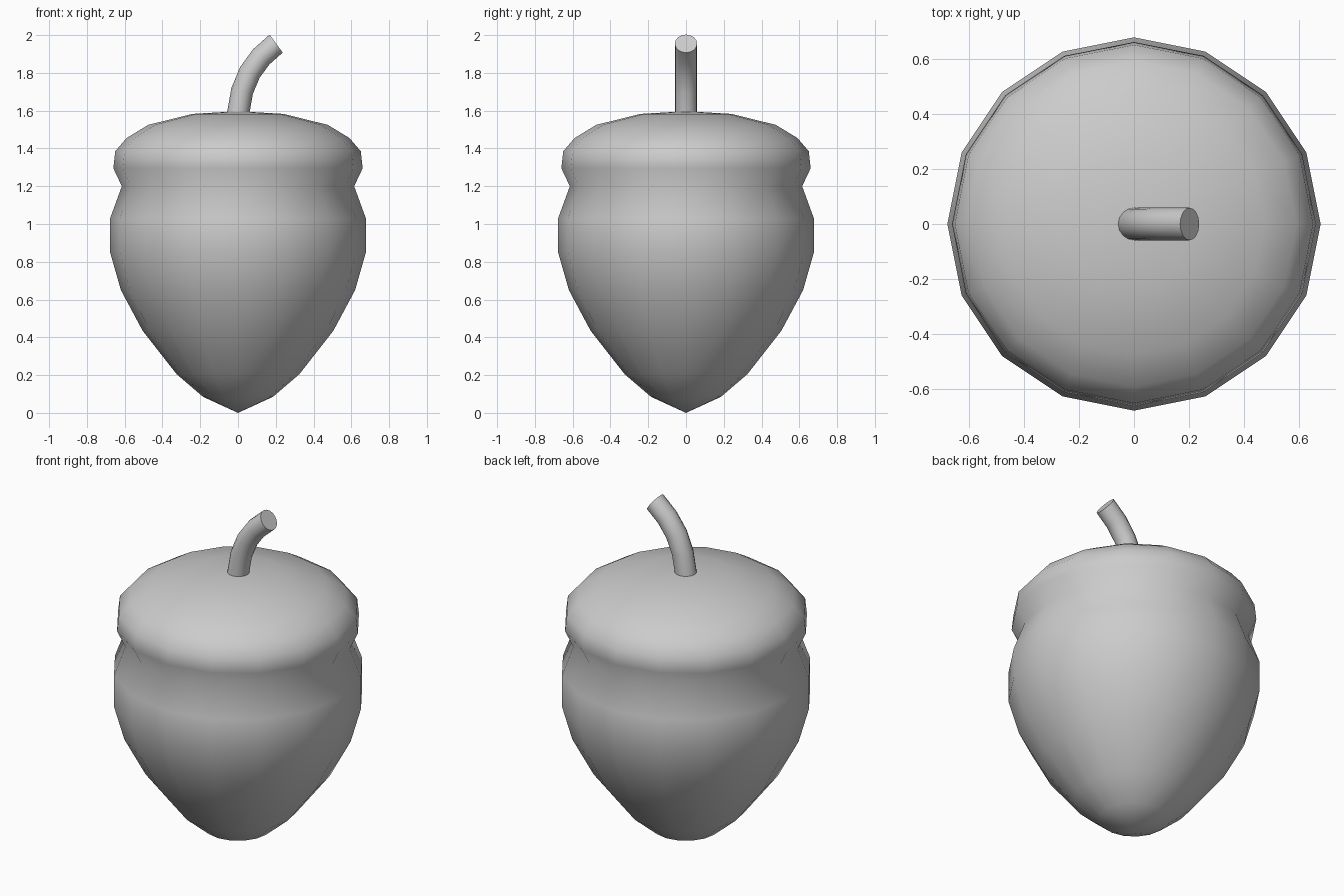
import bpy, bmesh, math
from mathutils import Vector, Matrix

if "Cube" in bpy.data.objects:
    bpy.data.objects.remove(bpy.data.objects["Cube"])


def skin(name, rings, smooth_angle, cap_ends=False):
    """Join rings of points into a tube; a one-point ring becomes a pole."""
    bm = bmesh.new()
    loops = [[bm.verts.new(p) for p in ring] for ring in rings]
    for a, b in zip(loops, loops[1:]):
        n = max(len(a), len(b))
        for i in range(n):
            j = (i + 1) % n
            if len(a) == 1:
                bm.faces.new((a[0], b[j], b[i]))
            elif len(b) == 1:
                bm.faces.new((a[i], a[j], b[0]))
            else:
                bm.faces.new((a[i], a[j], b[j], b[i]))
    if cap_ends:
        bm.faces.new(loops[0])
        bm.faces.new(loops[-1])
    bmesh.ops.recalc_face_normals(bm, faces=bm.faces)
    mesh = bpy.data.meshes.new(name)
    bm.to_mesh(mesh)
    bm.free()
    obj = bpy.data.objects.new(name, mesh)
    bpy.context.collection.objects.link(obj)
    bpy.context.view_layer.objects.active = obj
    obj.select_set(True)
    bpy.ops.object.shade_smooth_by_angle(angle=math.radians(smooth_angle))
    obj.select_set(False)
    return obj


def circle(radius, sides):
    steps = [2 * math.pi * i / sides for i in range(sides)]
    return [Vector((radius * math.cos(t), radius * math.sin(t), 0)) for t in steps]


# Nut and cap: one 16-sided turned body with a pinched waist (radius, height)
profile = [(0, 0), (0.185, 0.085), (0.325, 0.205), (0.505, 0.435),
           (0.62, 0.65), (0.677, 0.85), (0.677, 1.03), (0.615, 1.2),
           (0.66, 1.295), (0.65, 1.385), (0.59, 1.455), (0.475, 1.525),
           (0.24, 1.583), (0, 1.597)]
rings = [[p + Vector((0, 0, z)) for p in circle(r, 16)] if r else [Vector((0, 0, z))]
         for r, z in profile]
skin("acorn_body", rings, 80)

# Stem: round tube bending towards +x, (x, z, lean from vertical in degrees)
path = [(-0.002, 1.57, 6), (0.022, 1.705, 15), (0.063, 1.803, 28),
        (0.123, 1.885, 42), (0.202, 1.955, 54)]
rings = []
for x, z, lean in path:
    turn = Matrix.Rotation(math.radians(lean), 3, 'Y')
    rings.append([turn @ p + Vector((x, 0, z)) for p in circle(0.059, 16)])
skin("stem", rings, 45, cap_ends=True)
